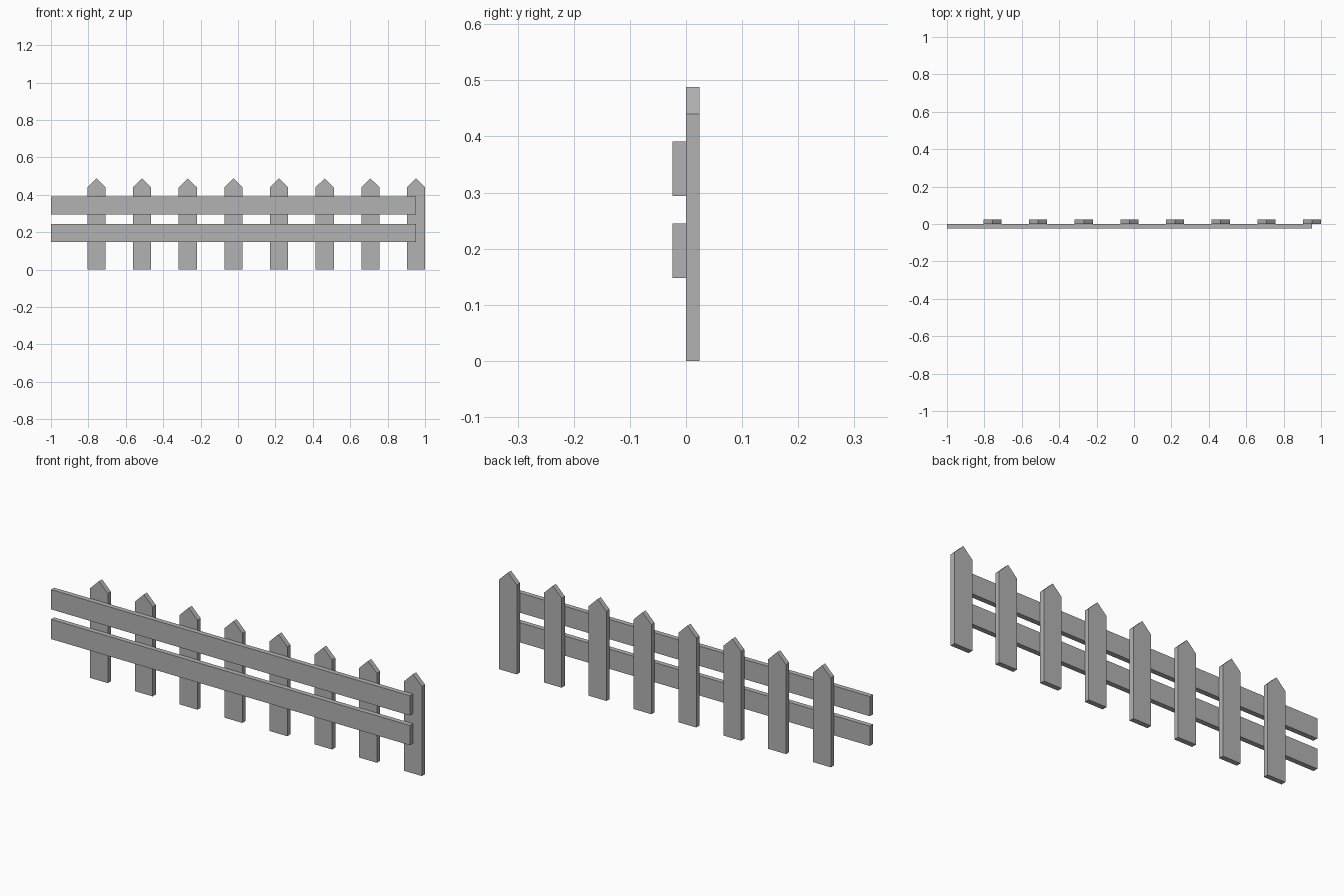
import bpy
import bmesh

cube = bpy.data.objects.get("Cube")
if cube:
    bpy.data.objects.remove(cube, do_unlink=True)

# One plain grey for the whole fence
grey = bpy.data.materials.new("fence_grey")
grey.use_nodes = True
colour = (0.45, 0.45, 0.45, 1)
grey.diffuse_color = colour
grey.node_tree.nodes["Principled BSDF"].inputs["Base Color"].default_value = colour

THICK = 0.0245


def board(name, outline, y, x=0, z=0):
    """Extrude an x-z outline backwards from y into a board."""
    bm = bmesh.new()
    face = bm.faces.new([bm.verts.new((px, 0, pz)) for px, pz in outline])
    back = bmesh.ops.extrude_face_region(bm, geom=[face])["geom"]
    verts = [v for v in back if isinstance(v, bmesh.types.BMVert)]
    bmesh.ops.translate(bm, verts=verts, vec=(0, THICK, 0))
    bmesh.ops.recalc_face_normals(bm, faces=bm.faces)
    mesh = bpy.data.meshes.new(name)
    bm.to_mesh(mesh)
    bm.free()
    mesh.materials.append(grey)
    obj = bpy.data.objects.new(name, mesh)
    obj.location = (x, y, z)
    bpy.context.collection.objects.link(obj)


# Pointed pickets behind the rails
half, shoulder, tip = 0.0485, 0.44, 0.488
picket = [(-half, 0), (half, 0), (half, shoulder), (0, tip), (-half, shoulder)]
for i in range(8):
    board(f"picket_{i + 1}", picket, 0, x=-0.7565 + i * 0.244)

# Two long rails, ending at the middle of the last picket
rail = [(-1, 0), (0.9515, 0), (0.9515, 0.097), (-1, 0.097)]
for name, z in (("lower_rail", 0.148), ("upper_rail", 0.294)):
    board(name, rail, -THICK, z=z)
